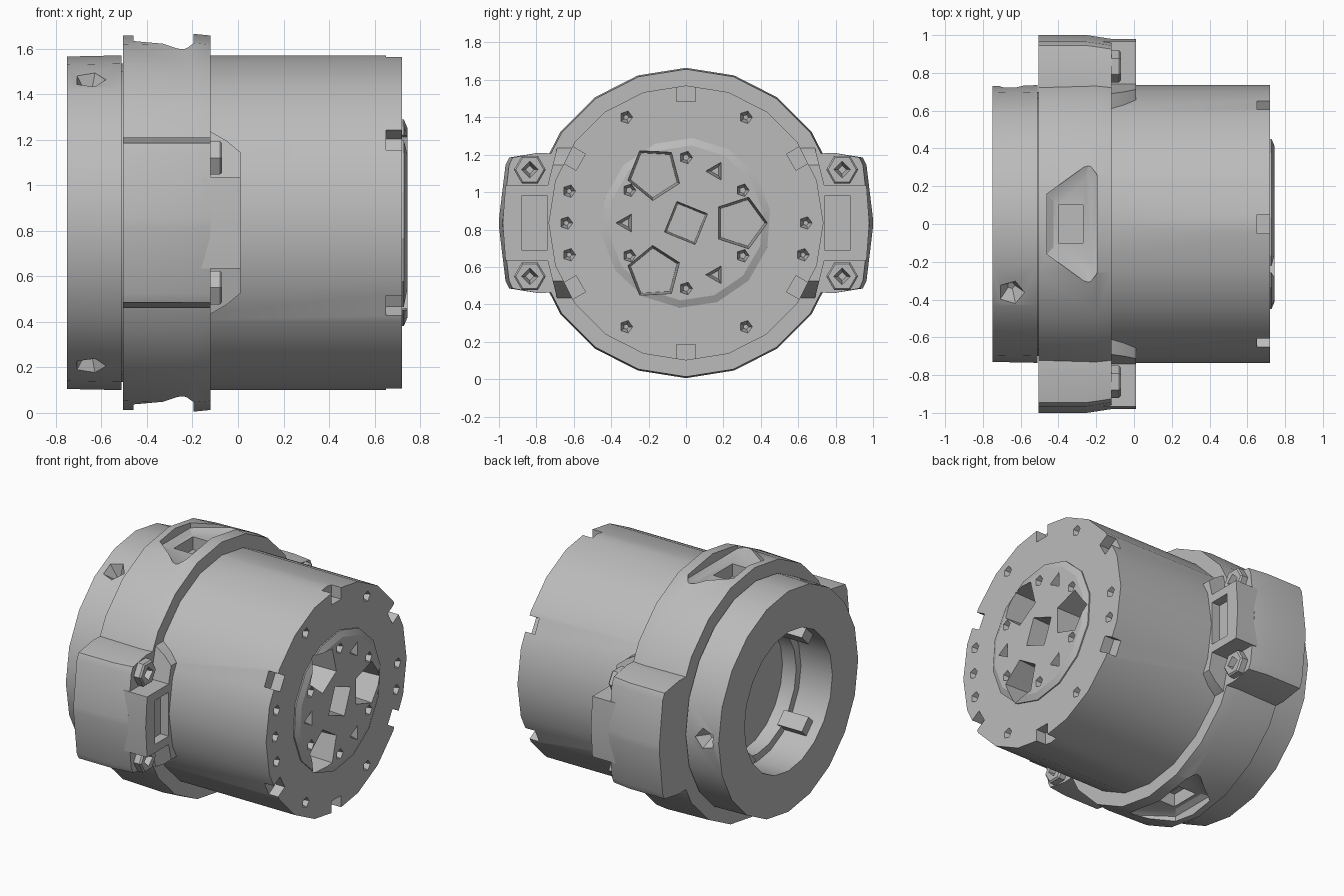
import bpy, bmesh, math
from mathutils import Matrix, Vector

if "Cube" in bpy.data.objects:
    bpy.data.objects.remove(bpy.data.objects["Cube"], do_unlink=True)

C = 0.835          # height of the main axis
SIDES = 20
TAU = math.tau

grey = bpy.data.materials.new("plain grey")
grey.use_nodes = True
tone = (0.5, 0.5, 0.5, 1)
grey.diffuse_color = tone
grey.node_tree.nodes["Principled BSDF"].inputs["Base Color"].default_value = tone


def loft(bm, rings, closed=False):
    """Skin a list of equal point rings, capped at the ends unless closed."""
    vs = [[bm.verts.new(p) for p in ring] for ring in rings]
    n = len(vs[0])
    pairs = list(zip(vs, vs[1:]))
    if closed:
        pairs.append((vs[-1], vs[0]))
    else:
        bm.faces.new(vs[0])
        bm.faces.new(vs[-1][::-1])
    for a, b in pairs:
        for i in range(n):
            j = (i + 1) % n
            bm.faces.new((a[i], b[i], b[j], a[j]))


def circle(x, r, n=SIDES, y=0.0, z=C, turn=0.0):
    return [(x, y + r * math.cos(turn + TAU * i / n),
             z + r * math.sin(turn + TAU * i / n)) for i in range(n)]


def box(bm, x, y, z):
    loft(bm, [[(k, y[0], z[0]), (k, y[1], z[0]), (k, y[1], z[1]), (k, y[0], z[1])] for k in x])


def spin(bm, start, angle):
    """Turn the vertices made after index start about the main axis."""
    mid = Vector((0, 0, C))
    bm.verts.ensure_lookup_table()
    bmesh.ops.rotate(bm, verts=bm.verts[start:], cent=mid,
                     matrix=Matrix.Rotation(angle, 3, "X"))


def pit(bm, top, y, z, r, n, depth, taper, turn=0.0):
    loft(bm, [circle(top + 0.03, r, n, y, z, turn), circle(top, r, n, y, z, turn),
              circle(top - depth, r * taper, n, y, z, turn)])


def make(name, bm):
    bmesh.ops.recalc_face_normals(bm, faces=bm.faces)
    mesh = bpy.data.meshes.new(name)
    bm.to_mesh(mesh)
    bm.free()
    mesh.materials.append(grey)
    obj = bpy.data.objects.new(name, mesh)
    bpy.context.collection.objects.link(obj)
    return obj


def carve(objs, cutter):
    for obj in objs:
        mod = obj.modifiers.new("cut", "BOOLEAN")
        mod.operation, mod.solver, mod.object = "DIFFERENCE", "EXACT", cutter
        dg = bpy.context.evaluated_depsgraph_get()
        mesh = bpy.data.meshes.new_from_object(obj.evaluated_get(dg))
        obj.modifiers.clear()
        obj.data = mesh
    bpy.data.objects.remove(cutter, do_unlink=True)


# Barrel with open rear bore and a thin seam in front of the rear cap
bm = bmesh.new()
profile = [(0.72, 0.735), (-0.5, 0.735), (-0.5, 0.7), (-0.512, 0.7), (-0.512, 0.735),
           (-0.75, 0.73), (-0.75, 0.46), (-0.42, 0.46)]
loft(bm, [circle(x, r) for x, r in profile])
barrel = make("barrel", bm)

# Chamfered hub plate
bm = bmesh.new()
loft(bm, [circle(x, r, 14, turn=0.15) for x, r in [(0.71, 0.455), (0.728, 0.455), (0.745, 0.415)]])
hub = make("hub_plate", bm)

# Holes in the hub and front face
bm = bmesh.new()
for y, z in [(-0.17, 1.1), (0.29, C), (-0.17, 0.57)]:
    pit(bm, 0.745, y, z, 0.145, 5, 0.25, 0.9, math.atan2(z - C, y))
pit(bm, 0.745, 0, C, 0.125, 4, 0.22, 0.9, 0.4)
for i in range(6):
    a = TAU * (i + 0.5) / 6
    pit(bm, 0.745, 0.35 * math.cos(a), C + 0.35 * math.sin(a), 0.035, 5, 0.07, 0.5)
    a = TAU * i / 3 + math.pi / 3
    if i < 3:
        pit(bm, 0.745, 0.32 * math.cos(a), C + 0.32 * math.sin(a), 0.055, 3, 0.07, 0.5, a)
for s in (-1, 1):
    for y, z in [(0.32, 0.565), (0.32, -0.555), (0.64, 0), (0.625, -0.17)]:
        pit(bm, 0.72, s * y, C + z, 0.035, 5, 0.06, 0.4)
pit(bm, 0.72, -0.625, C + 0.17, 0.035, 5, 0.06, 0.4)

# Rim notches, and screw pits around the rear cap
for i in range(6):
    start = len(bm.verts)
    box(bm, (0.65, 0.76), (-0.05, 0.05), (C + 0.65, C + 0.8))
    spin(bm, start, TAU * i / 6)
for i in range(3):
    start = len(bm.verts)
    loft(bm, [[(-0.65 + r * math.cos(TAU * k / 5), r * math.sin(TAU * k / 5), C + h)
               for k in range(5)] for r, h in [(0.07, 0.77), (0.07, 0.72), (0.02, 0.65)]])
    spin(bm, start, -TAU / 4 + TAU * i / 3)
bmesh.ops.recalc_face_normals(bm, faces=bm.faces)
carve([barrel, hub], make("hole_cutter", bm))

# Stepped ring and tabs inside the rear bore
bm = bmesh.new()
loft(bm, [circle(x, r) for x, r in [(-0.52, 0.48), (-0.52, 0.41), (-0.41, 0.41), (-0.41, 0.48)]], True)
make("bore_step", bm)
bm = bmesh.new()
for i in range(4):
    start = len(bm.verts)
    box(bm, (-0.68, -0.5), (-0.05, 0.05), (C + 0.39, C + 0.48))
    spin(bm, start, TAU * (i + 0.5) / 4)
make("bore_tabs", bm)

# Mounting flange
bm = bmesh.new()
loft(bm, [circle(x, r) for x, r in [(-0.505, 0.72), (-0.505, 0.822), (-0.2, 0.83),
                                    (-0.12, 0.822), (-0.12, 0.72)]], True)
flange = make("flange", bm)

# Tapered pockets with a slot, at the top and bottom of the flange
hexa = [(-0.46, 0.16), (-0.24, 0.32), (-0.195, 0.26)]
hexa += [(x, -y) for x, y in hexa[::-1]]
for s in (-1, 1):
    bm = bmesh.new()
    loft(bm, [[(-0.32 + (x + 0.32) * k, y * k, C + s * h) for x, y in hexa]
              for k, h in [(1, 0.9), (1, 0.765), (0.75, 0.745)]])
    carve([flange], make("pocket_cutter", bm))
    bm = bmesh.new()
    box(bm, (-0.4, -0.27), (-0.1, 0.1), sorted((C + s * 0.66, C + s * 0.9)))
    carve([flange, barrel], make("slot_cutter", bm))

# Side lugs with centre block, gussets and screw bosses
for s, side in ((1, "left"), (-1, "right")):
    bm = bmesh.new()
    half = [(0.68, 0.37), (0.79, 0.375), (0.945, 0.35), (0.965, 0.31), (1.0, 0.02)]
    outline = half + [(y, -z) for y, z in half[::-1]]
    loft(bm, [[(x, s * (y if y < 0.9 else y * k), C + z) for y, z in outline]
              for x, k in [(-0.505, 1), (-0.25, 1), (-0.12, 0.98)]])
    lug = make(side + "_lug", bm)

    bm = bmesh.new()
    block = [(0.68, 0.2), (0.965, 0.2), (0.98, 0), (0.965, -0.2), (0.68, -0.2)]
    loft(bm, [[(x, s * y, C + z) for y, z in block] for x in (-0.2, 0.01)])
    block = make(side + "_centre_block", bm)
    bm = bmesh.new()
    box(bm, (-0.05, 0.1), sorted((s * 0.74, s * 0.88)), (C - 0.145, C + 0.145))
    carve([block], make("recess_cutter", bm))

    for v, level in ((1, "upper"), (-1, "lower")):
        bm = bmesh.new()
        wedge = [(-0.2, 0.18), (0.01, 0.18), (0.01, 0.31), (-0.05, 0.36), (-0.12, 0.4), (-0.2, 0.38)]
        loft(bm, [[(x, s * (y - 0.25 * (z - 0.18)), C + v * z) for x, z in wedge]
                  for y in (0.66, 0.745)])
        make(f"{side}_{level}_gusset", bm)
        y, z = s * 0.835, C + v * 0.285
        bm = bmesh.new()
        loft(bm, [circle(x, r, 6, y, z) for x, r in [(-0.2, 0.085), (-0.08, 0.085), (-0.07, 0.075)]])
        boss = make(f"{side}_{level}_boss", bm)
        bm = bmesh.new()
        pit(bm, -0.07, y, z, 0.045, 4, 0.08, 0.5)
        carve([boss, lug], make("screw_cutter", bm))

# Soften shallow facets, keep edges sharp
bpy.ops.object.select_all(action="DESELECT")
for obj in bpy.context.scene.objects:
    if obj.type == "MESH" and obj.data.materials and obj.data.materials[0] == grey:
        obj.select_set(True)
        bpy.context.view_layer.objects.active = obj
bpy.ops.object.shade_smooth_by_angle(angle=math.radians(22))
